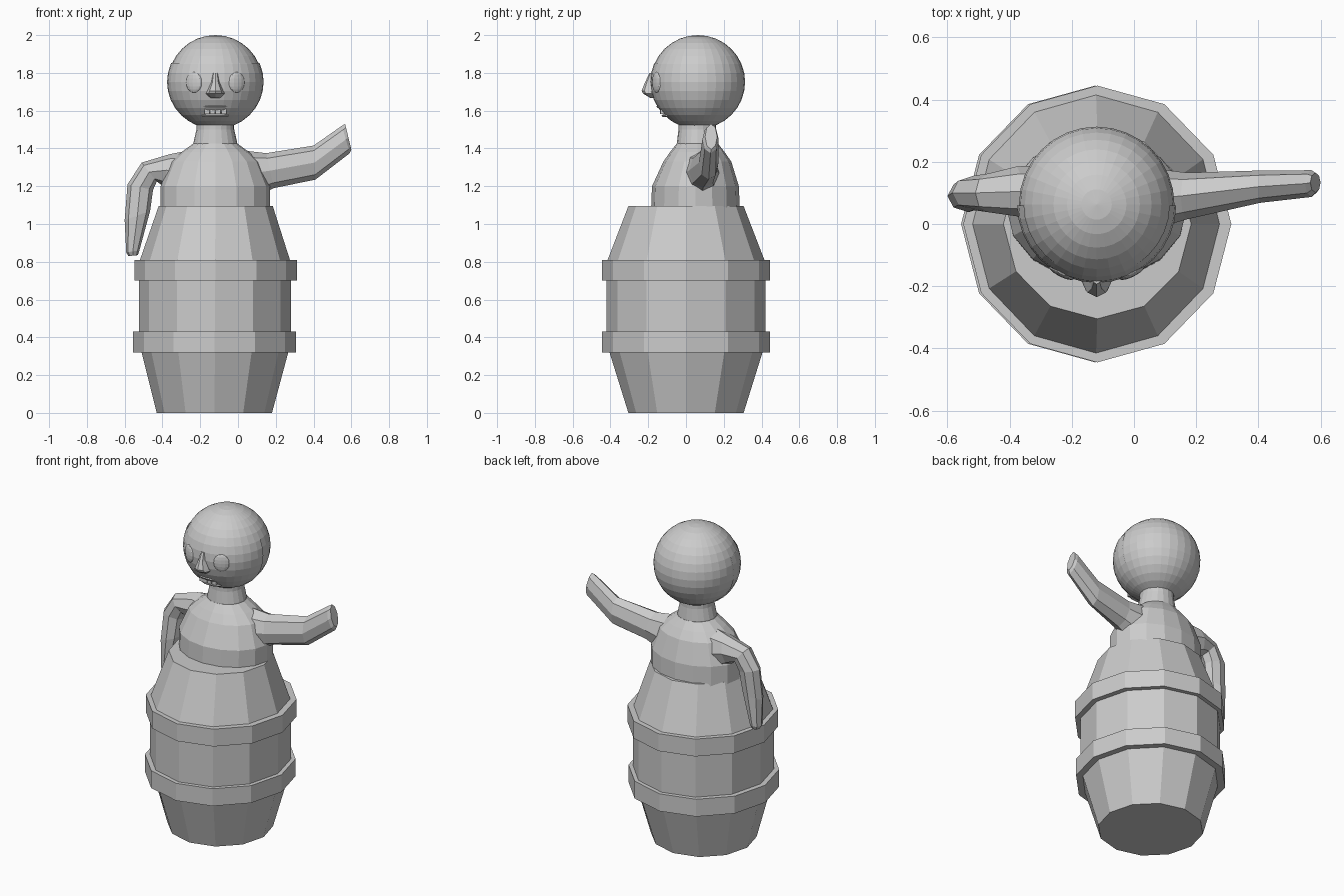
import bpy, bmesh
from math import sin, cos, pi, atan2
from mathutils import Vector, Matrix

if "Cube" in bpy.data.objects:
    bpy.data.objects.remove(bpy.data.objects["Cube"])

CX = -0.12   # axis of barrel and body
HEAD = Vector((CX, 0.063, 1.752))


def add_object(name, bm):
    bmesh.ops.recalc_face_normals(bm, faces=bm.faces)
    me = bpy.data.meshes.new(name)
    bm.to_mesh(me)
    bm.free()
    ob = bpy.data.objects.new(name, me)
    bpy.context.collection.objects.link(ob)
    return ob


def loft(name, rings, sides, caps=True, phase=0.0):
    """Skin rings given as (centre, axis_u, axis_v)."""
    bm = bmesh.new()
    loops = []
    for c, u, v in rings:
        angles = [phase + 2 * pi * i / sides for i in range(sides)]
        loops.append([bm.verts.new(Vector(c) + cos(a) * Vector(u) + sin(a) * Vector(v))
                      for a in angles])
    for a, b in zip(loops, loops[1:]):
        for i in range(sides):
            j = (i + 1) % sides
            bm.faces.new((a[i], a[j], b[j], b[i]))
    if caps:
        bm.faces.new(loops[0])
        bm.faces.new(loops[-1])
    return add_object(name, bm)


def turned(name, profile, sides, caps=True):
    """Rings stacked in z: (z, rx, ry, cx, cy)."""
    return loft(name, [((x, y, z), (rx, 0, 0), (0, ry, 0)) for z, rx, ry, x, y in profile],
                sides, caps)


def arm(name, sections):
    """Sections: outer (x, z), inner (x, z), y centre, half depth."""
    rings = []
    for (ax, az), (bx, bz), y, w in sections:
        rings.append((((ax + bx) / 2, y, (az + bz) / 2),
                      ((ax - bx) / 2, 0, (az - bz) / 2), (0, w, 0)))
    return loft(name, rings, 8)


def box(name, centre, size):
    bm = bmesh.new()
    bmesh.ops.create_cube(bm, size=1, matrix=Matrix.Translation(centre) @ Matrix.Diagonal((*size, 1)))
    return add_object(name, bm)


# Barrel
turned("barrel", [(0, .305, .305, -.125, 0), (.32, .388, .405, -.122, 0),
                  (.43, .402, .42, -.122, 0), (.70, .402, .42, -.122, 0),
                  (.81, .397, .415, -.122, 0), (1.095, .302, .305, -.118, 0)], 12)
for name, z, x in (("lower_hoop", .32, -.125), ("upper_hoop", .70, -.118)):
    turned(name, [(z, .38, .395, x, 0), (z, .431, .445, x, 0),
                  (z + .11, .431, .445, x, 0), (z + .11, .38, .395, x, 0)], 12, caps=False)

# Torso and neck
turned("torso", [(1.07, .29, .235, CX, .05), (1.20, .29, .23, CX, .05),
                 (1.33, .235, .18, CX, .06), (1.38, .18, .145, CX, .06),
                 (1.425, .118, .11, CX, .06)], 16)
turned("neck", [(1.41, .118, .11, CX, .06), (1.43, .116, .108, CX, .06),
                (1.50, .10, .10, CX, .06), (1.55, .10, .10, CX, .06)], 20)

# Arms: one raised, one hanging
arm("raised_arm", [((.02, 1.39), (.08, 1.14), .08, .10), ((.15, 1.375), (.19, 1.19), .09, .075),
                   ((.40, 1.415), (.41, 1.235), .12, .052), ((.55, 1.52), (.592, 1.375), .13, .043),
                   ((.567, 1.53), (.60, 1.395), .133, .032)])
arm("hanging_arm", [((-.26, 1.39), (-.31, 1.14), .09, .10), ((-.36, 1.37), (-.395, 1.20), .105, .08),
                    ((-.51, 1.325), (-.43, 1.225), .10, .062), ((-.585, 1.21), (-.45, 1.18), .10, .055),
                    ((-.60, 1.02), (-.465, 1.07), .09, .052), ((-.592, .85), (-.522, .86), .09, .042),
                    ((-.58, .83), (-.53, .835), .09, .032)])

# Head, with a slightly wider face shell below the brow line
for name, size, brow in (("head", (.25, .25, .248), None), ("face_shell", (.256, .252, .249), 1.852)):
    bm = bmesh.new()
    bmesh.ops.create_uvsphere(bm, u_segments=32, v_segments=16, radius=1,
                              matrix=Matrix.Translation(HEAD) @ Matrix.Diagonal((*size, 1)))
    if brow:
        for co, no in (((0, 0, brow), (0, 0, 1)), ((0, .06, 0), (0, 1, 0))):
            bmesh.ops.bisect_plane(bm, geom=bm.verts[:] + bm.edges[:] + bm.faces[:],
                                   plane_co=co, plane_no=no, clear_outer=True)
    add_object(name, bm)

# Eyes, flattened and turned to follow the head
for side, name in ((-1, "eye_a"), (1, "eye_b")):
    pos = Vector((CX + side * .113, -.155, 1.75))
    turn = Matrix.Rotation(atan2(side * .113, .22), 4, 'Z')
    bm = bmesh.new()
    bmesh.ops.create_uvsphere(bm, u_segments=12, v_segments=8, radius=1,
                              matrix=Matrix.Translation(pos) @ turn @ Matrix.Diagonal((.047, .015, .055, 1)))
    add_object(name, bm)

# Nose: wedge widening down to the tip
loft("nose", [((CX, -.175, 1.80), (.014, 0, 0), (0, .018, 0)),
              ((CX, -.185, 1.75), (.022, 0, 0), (0, .032, 0)),
              ((CX, -.185, 1.705), (.042, 0, 0), (0, .05, 0)),
              ((CX, -.18, 1.69), (.05, 0, 0), (0, .047, 0)),
              ((CX, -.165, 1.668), (.028, 0, 0), (0, .025, 0))], 8)

# Mouth: two lips and a row of teeth
for name, z, y in (("upper_lip", 1.622, -.140), ("lower_lip", 1.574, -.112)):
    loft(name, [((CX + x, y + 2.2 * x * x, z), (0, .018 * s, 0), (0, 0, .010 * s))
                for x, s in ((-.07, .5), (-.035, 1), (0, 1), (.035, 1), (.07, .5))], 6)
for i in range(4):
    x = (i - 1.5) * .03
    box(f"tooth_{i + 1}", (CX + x, -.128 + 2 * x * x, 1.60), (.026, .02, .034))
